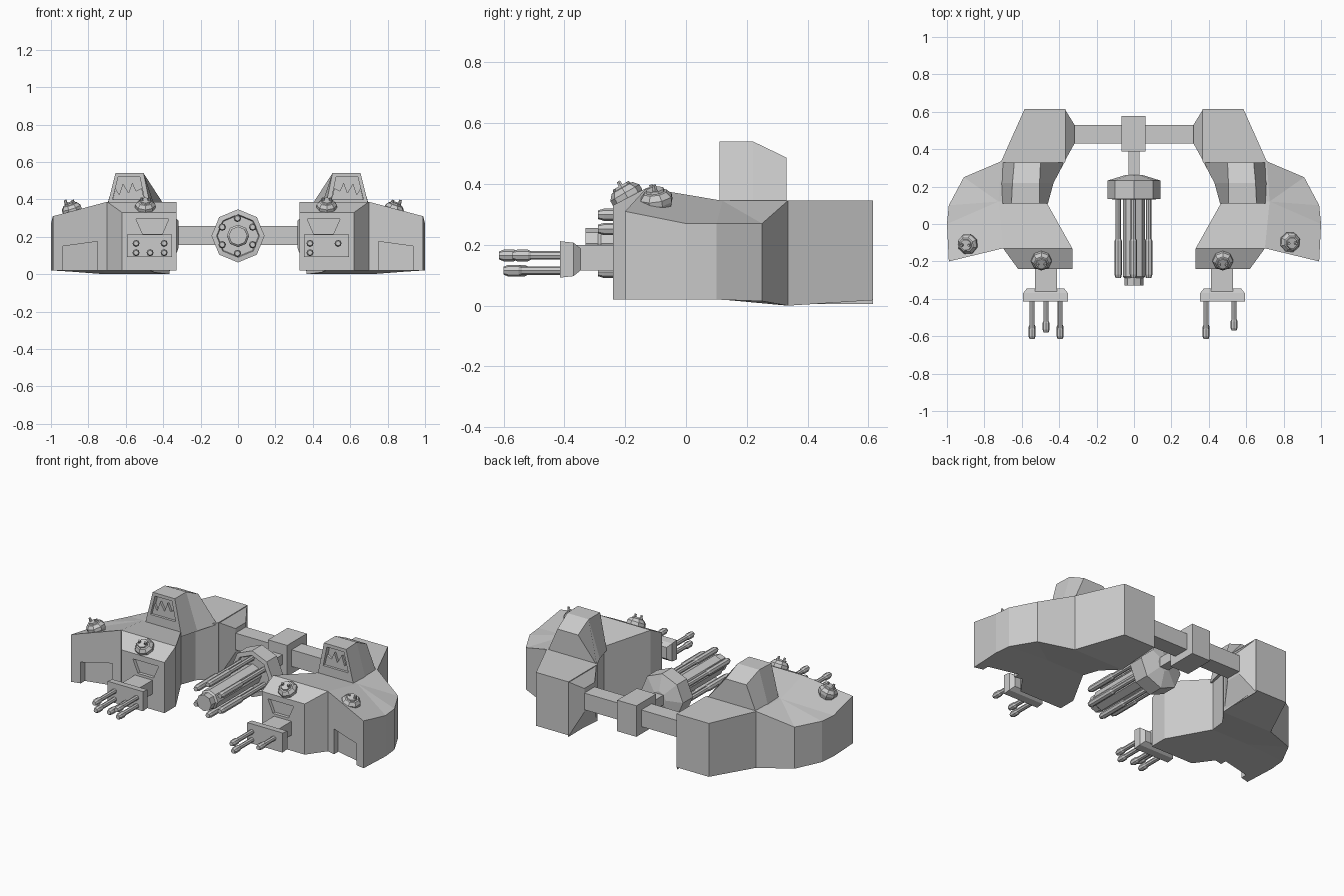
import bpy, bmesh, math
from mathutils import Vector

if "Cube" in bpy.data.objects:
    bpy.data.objects.remove(bpy.data.objects["Cube"])


def mesh_object(name, verts, faces):
    bm = bmesh.new()
    vs = [bm.verts.new(v) for v in verts]
    for f in faces:
        bm.faces.new([vs[i] for i in f])
    bmesh.ops.recalc_face_normals(bm, faces=bm.faces)
    me = bpy.data.meshes.new(name)
    bm.to_mesh(me)
    bm.free()
    ob = bpy.data.objects.new(name, me)
    bpy.context.collection.objects.link(ob)
    return ob


def loft(name, rings):
    """Closed solid through rings of equal point count."""
    n = len(rings[0])
    faces = [tuple(range(n)), tuple(range(n * (len(rings) - 1), n * len(rings)))]
    for r in range(len(rings) - 1):
        for i in range(n):
            j = (i + 1) % n
            faces.append((r * n + i, r * n + j, (r + 1) * n + j, (r + 1) * n + i))
    return mesh_object(name, [p for ring in rings for p in ring], faces)


def box(name, x, y, z):
    return loft(name, [[(a, y[0], z[0]), (a, y[1], z[0]), (a, y[1], z[1]), (a, y[0], z[1])] for a in x])


def lathe(name, base, axis, profile, sides):
    """Faceted turned part: profile of (distance along axis, radius)."""
    q = Vector(axis).to_track_quat('Z', 'Y')
    rings = []
    for d, r in profile:
        rings.append([Vector(base) + q @ Vector((r * math.cos(2 * math.pi * i / sides),
                      r * math.sin(2 * math.pi * i / sides), d)) for i in range(sides)])
    return loft(name, rings)


def xz_prism(name, pts, y0, y1):
    return loft(name, [[(x, y, z) for x, z in pts] for y in (y0, y1)])


def cut(target, cutter):
    cutter.hide_render = True
    mod = target.modifiers.new("recess", 'BOOLEAN')
    mod.operation = 'DIFFERENCE'
    mod.solver = 'EXACT'
    mod.object = cutter
    bpy.context.view_layer.objects.active = target
    bpy.ops.object.modifier_apply(modifier=mod.name)
    bpy.data.objects.remove(cutter)


# Pod plan: x, y, top z, bottom z
PLAN = [
    (.33, -.24, .33, .02), (.62, -.24, .33, .02), (.70, -.13, .387, .02),
    (.99, -.20, .31, .02), (1.0, 0, .27, .02), (.99, .10, .27, .02),
    (.91, .25, .27, .015), (.71, .335, .345, 0), (.585, .615, .345, .018),
    (.366, .615, .345, .018), (.366, .335, .345, 0), (.448, .23, .345, .01),
    (.47, .12, .345, .02), (.33, -.13, .387, .02)]
RIDGE = (.725, .12, .345, .02)
PANELS = [(0, 1, 2, 13), (2, 3, 4, 14), (13, 2, 14, 12), (14, 4, 5), (14, 5, 6),
          (14, 6, 7), (12, 14, 7, 11), (11, 7, 10), (10, 7, 8, 9)]
BARRELS = {-1: [(.545, .165, -.615), (.545, .115, -.6), (.47, .115, -.58), (.395, .165, -.615), (.395, .115, -.6)],
           1: [(.385, .165, -.615), (.385, .115, -.6), (.535, .165, -.57)]}
KNOBS = {-1: [(.495, -.19), (.885, -.105)], 1: [(.475, -.19), (.83, -.095)]}

for s, side in ((-1, "left"), (1, "right")):
    # Pod hull
    pts = PLAN + [RIDGE]
    n = len(pts)
    verts = [(s * p[0], p[1], p[2]) for p in pts] + [(s * p[0], p[1], p[3]) for p in pts]
    faces = PANELS + [tuple(i + n for i in f) for f in PANELS]
    faces += [(i, (i + 1) % 14, (i + 1) % 14 + n, i + n) for i in range(14)]
    hull = mesh_object(side + "_pod", verts, faces)

    # Recesses in the inner and outer front faces
    trap = [(.37, .295), (.545, .295), (.51, .215), (.405, .215)]
    cut(hull, xz_prism("panel_cutter", [(s * x, z) for x, z in trap], -.30, -.22))
    door = [(.75, -.04), (.75, .175), (.935, .15), (.935, -.04)]
    cut(hull, loft("door_cutter", [[(s * x, -.13 - (x - .70) * .24 + d, z) for x, z in door]
                                   for d in (-.06, .04)]))

    # Tapered socket holding the cross arm
    sock = [(.37, .337, .615, .005, .345), (.318, .43, .53, .14, .285)]
    loft(side + "_arm_socket", [[(s * x, a, b), (s * x, c, b), (s * x, c, d), (s * x, a, d)]
                                for x, a, c, b, d in sock])

    # Raised cabin with a window recess
    cabin = [(.11, [(.46, .32), (.71, .32), (.655, .54), (.505, .54)]),
             (.22, [(.43, .32), (.715, .32), (.65, .54), (.505, .54)]),
             (.33, [(.372, .335), (.705, .335), (.64, .487), (.50, .487)])]
    cab = loft(side + "_cabin", [[(s * x, y, z) for x, z in ring] for y, ring in cabin])
    win = [(.50, .40), (.67, .40), (.64, .52), (.525, .52)]
    cut(cab, xz_prism("window_cutter", [(s * x, z) for x, z in win], .05, .14))
    jag = [(.50, .395), (.67, .395), (.655, .46), (.635, .425), (.615, .485),
           (.585, .435), (.565, .49), (.545, .445), (.515, .46)]
    xz_prism(side + "_window_shard", [(s * x, z) for x, z in jag], .125, .145)

    # Gun mount
    box(side + "_gun_neck", (s * .412, s * .53), (-.36, -.22), (.115, .2))
    plate = [(-.345, .10, .035), (-.37, .12, .055), (-.415, .12, .06)]
    loft(side + "_gun_plate", [[(s * .473 + a * w, y, .152 + b * h) for a, b in
                                ((-1, -1), (1, -1), (1, 1), (-1, 1))] for y, w, h in plate])
    for i, (x, z, tip) in enumerate(BARRELS[s]):
        ln = -.40 - tip
        lathe(f"{side}_gun_barrel_{i}", (s * x, -.40, z), (0, -1, 0),
              [(0, .014), (ln - .06, .014), (ln - .05, .019), (ln - .015, .019), (ln, .013)], 8)

    # Knobs on the upper surface
    for i, (x, y) in enumerate(KNOBS[s]):
        nrm = Vector((0, -.5, .87)) if i == 0 else Vector((s * .3, -.15, .94))
        base = Vector((s * x, y, .352 if i == 0 else .335))
        lathe(f"{side}_knob_{i}", base, nrm,
              [(-.02, .045), (.005, .055), (.022, .055), (.04, .04), (.042, .032), (.05, .03)], 8)
        nrm.normalize()
        for k in (-1, 1):
            lathe(f"{side}_knob_{i}_pin", base + Vector((k * .02, 0, 0)) + nrm * .045, nrm,
                  [(0, .009), (.02, .007)], 6)

# Cross arm and central block
box("cross_arm", (-.33, .33), (.43, .53), (.155, .257))
box("centre_block", (-.068, .062), (.387, .577), (.11, .30))

# Rotary gun: shaft, octagonal housing, core and six barrels
box("rotary_shaft", (-.03, .03), (.24, .40), (.175, .235))
lathe("rotary_housing", (0, .262, .205), (0, -1, 0),
      [(0, .045), (.03, .142), (.127, .142), (.13, .115), (.12, .11)], 8)
lathe("rotary_core", (0, .16, .205), (0, -1, 0),
      [(0, .06), (.44, .06), (.45, .05), (.49, .05)], 8)
for i in range(6):
    a = math.radians(90 + 60 * i)
    lathe(f"rotary_barrel_{i}", (.094 * math.cos(a) - .003, .16, .205 + .094 * math.sin(a)), (0, -1, 0),
          [(0, .015), (.24, .015), (.25, .02), (.43, .02), (.45, .014)], 8)
